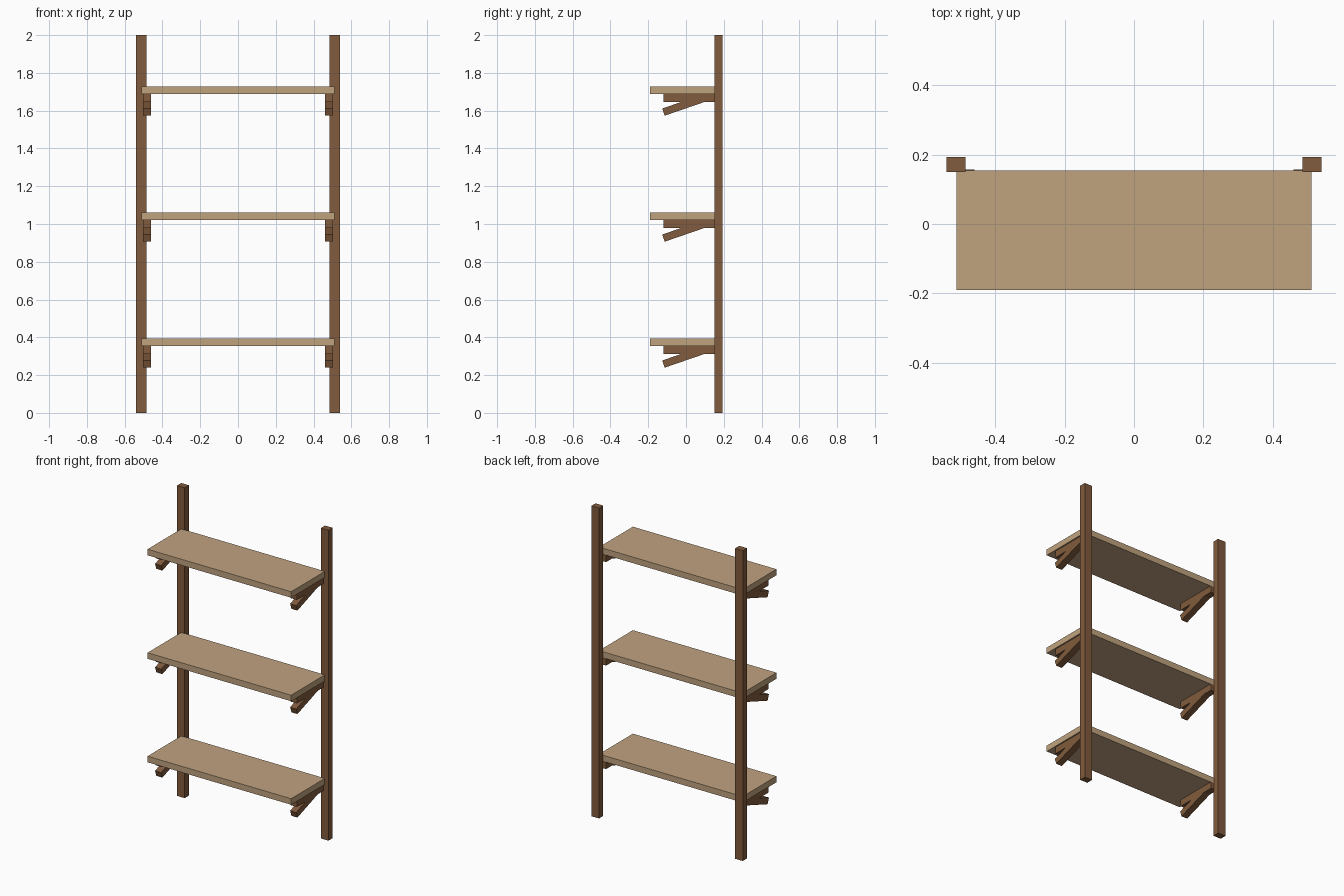
import bpy
from math import radians
from mathutils import Matrix, Vector

old = bpy.data.objects.get("Cube")
if old:
    bpy.data.objects.remove(old, do_unlink=True)


def material(name, rgb):
    mat = bpy.data.materials.new(name)
    mat.use_nodes = True
    mat.diffuse_color = (*rgb, 1)
    mat.node_tree.nodes["Principled BSDF"].inputs["Base Color"].default_value = (*rgb, 1)
    return mat


def box(name, low, high, mat, tilt=0):
    """Box between two corners, tilted about x around its own centre."""
    low, high = Vector(low), Vector(high)
    bpy.ops.mesh.primitive_cube_add(size=1)
    obj = bpy.context.object
    obj.name = name
    obj.data.transform(Matrix.Rotation(tilt, 4, 'X') @ Matrix.Diagonal((*(high - low), 1)))
    obj.location = (low + high) / 2
    obj.data.materials.append(mat)
    return obj


dark_wood = material("dark wood", (0.22, 0.105, 0.047))
light_wood = material("light wood", (0.53, 0.365, 0.212))

SHELF_TOPS = (0.393, 1.06, 1.727)
SHELF_THICK = 0.039
ARM_HEIGHT = 0.043
BRACE_LENGTH, BRACE_THICK = 0.225, 0.04


def mirrored_x(side, inner, outer):
    return sorted((side * inner, side * outer))


# Upright posts
for label, side in (("left", 1), ("right", -1)):
    x0, x1 = mirrored_x(side, 0.485, 0.54)
    box(f"{label}_post", (x0, 0.15, 0), (x1, 0.193, 2), dark_wood)

for number, top in enumerate(SHELF_TOPS, 1):
    # Shelf board
    under = top - SHELF_THICK
    box(f"shelf_{number}", (-0.512, -0.19, under), (0.512, 0.154, top), light_wood)

    for label, side in (("left", 1), ("right", -1)):
        x0, x1 = mirrored_x(side, 0.46, 0.503)
        # Horizontal bracket arm
        box(f"{label}_arm_{number}", (x0, -0.12, under - ARM_HEIGHT),
            (x1, 0.157, under), dark_wood)
        # Slanted brace running up into the arm
        y, z = -0.013, under - 0.059
        box(f"{label}_brace_{number}",
            (x0, y - BRACE_LENGTH / 2, z - BRACE_THICK / 2),
            (x1, y + BRACE_LENGTH / 2, z + BRACE_THICK / 2),
            dark_wood, radians(19))
